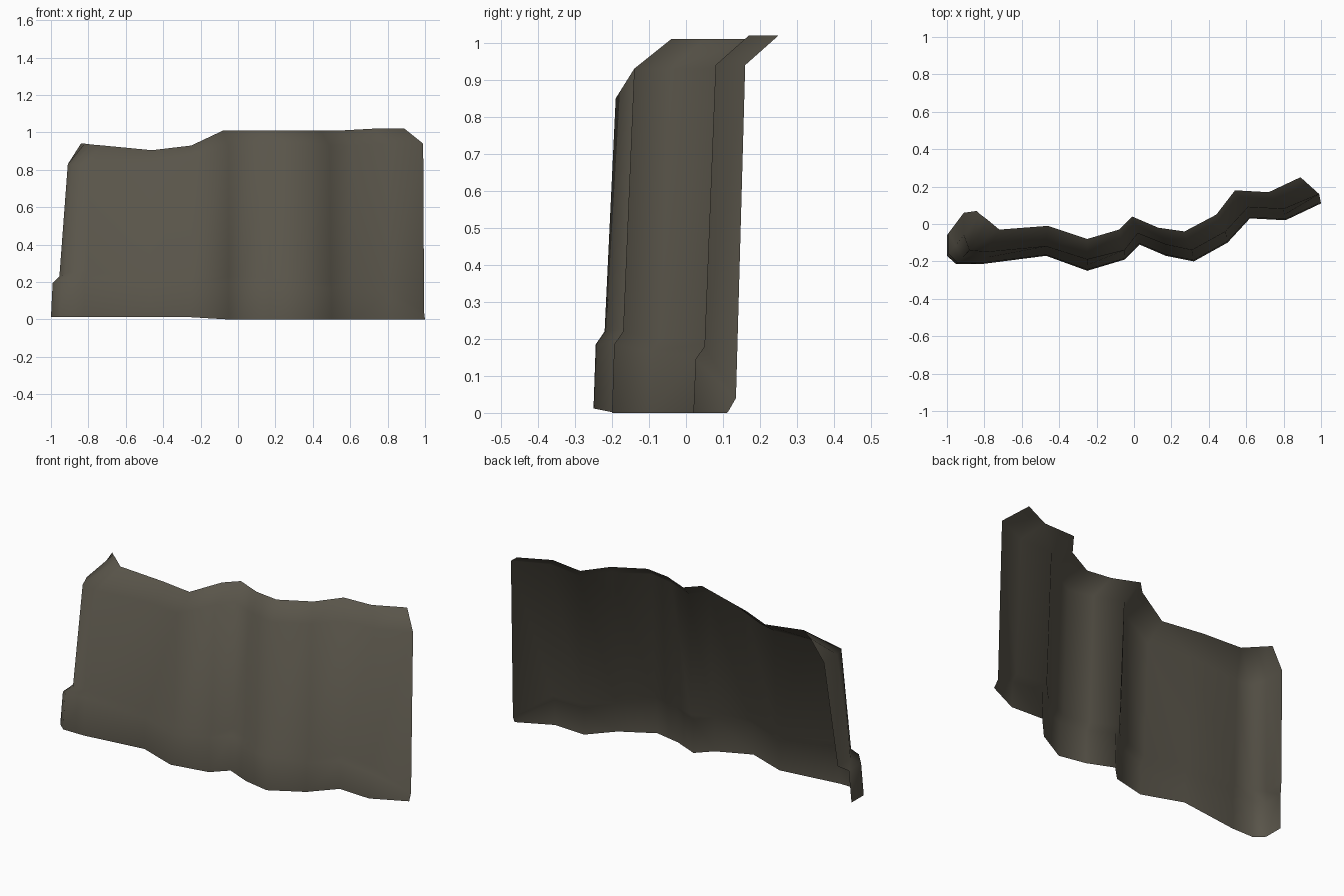
import bpy
import bmesh
from mathutils import Vector

# Columns of the folded rock face, left to right:
# foot x, foot y, bend x, bend y, lip x, lip y, lip z, ledge z
COLUMNS = [
    (-1.00, -0.06, -0.91, 0.06, -0.84, 0.07, 0.94, 0.23),
    (-1.00, -0.17, -0.91, -0.06, -0.82, 0.05, 0.94, 0.23),
    (-0.95, -0.215, -0.88, -0.14, -0.78, 0.02, 0.935, 0.25),
    (-0.82, -0.215, -0.79, -0.15, -0.72, -0.03, 0.93, 0.26),
    (-0.47, -0.17, -0.47, -0.12, -0.46, -0.01, 0.905, 0.22),
    (-0.25, -0.25, -0.25, -0.19, -0.25, -0.08, 0.93, 0.22),
    (-0.05, -0.19, -0.05, -0.14, -0.08, -0.03, 1.01, 0.23),
    (0.03, -0.11, 0.02, -0.05, -0.01, 0.04, 1.01, 0.23),
    (0.17, -0.17, 0.17, -0.11, 0.13, -0.02, 1.01, 0.22),
    (0.32, -0.20, 0.31, -0.14, 0.27, -0.04, 1.01, 0.22),
    (0.50, -0.10, 0.49, -0.04, 0.44, 0.05, 1.01, 0.20),
    (0.62, 0.03, 0.61, 0.09, 0.54, 0.18, 1.01, 0.19),
    (0.81, 0.02, 0.80, 0.08, 0.72, 0.17, 1.02, 0.18),
    (1.00, 0.11, 0.99, 0.16, 0.89, 0.25, 1.02, 0.04),
]


def column_points(fx, fy, bx, by, lx, ly, lip_z, ledge_z):
    """Foot, ledge edge, ledge back, upper bend and swept-back lip."""
    foot, bend = Vector((fx, fy)), Vector((bx, by))
    ground = 0.012 if fx < -0.2 else 0.0
    drop = 0.11 if fx < -0.8 else 0.08
    return [
        (*foot, ground),
        (*foot.lerp(bend, 0.1), max(ledge_z - 0.035, ground + 0.003)),
        (*foot.lerp(bend, 0.5), ledge_z),
        (*bend, lip_z - drop),
        (lx, ly, lip_z),
    ]


# Rock face: a single folded sheet
bm = bmesh.new()
grid = [[bm.verts.new(p) for p in column_points(*c)] for c in COLUMNS]
for a, b in zip(grid, grid[1:]):
    for r in range(len(a) - 1):
        face = bm.faces.new((a[r], b[r], b[r + 1], a[r + 1]))
        face.smooth = True

mesh = bpy.data.meshes.new("rock_face")
bm.to_mesh(mesh)
bm.free()

rock = bpy.data.materials.new("grey brown rock")
rock.diffuse_color = (0.10, 0.09, 0.068, 1.0)
mesh.materials.append(rock)

wall = bpy.data.objects.new("rock_face", mesh)
bpy.context.collection.objects.link(wall)
